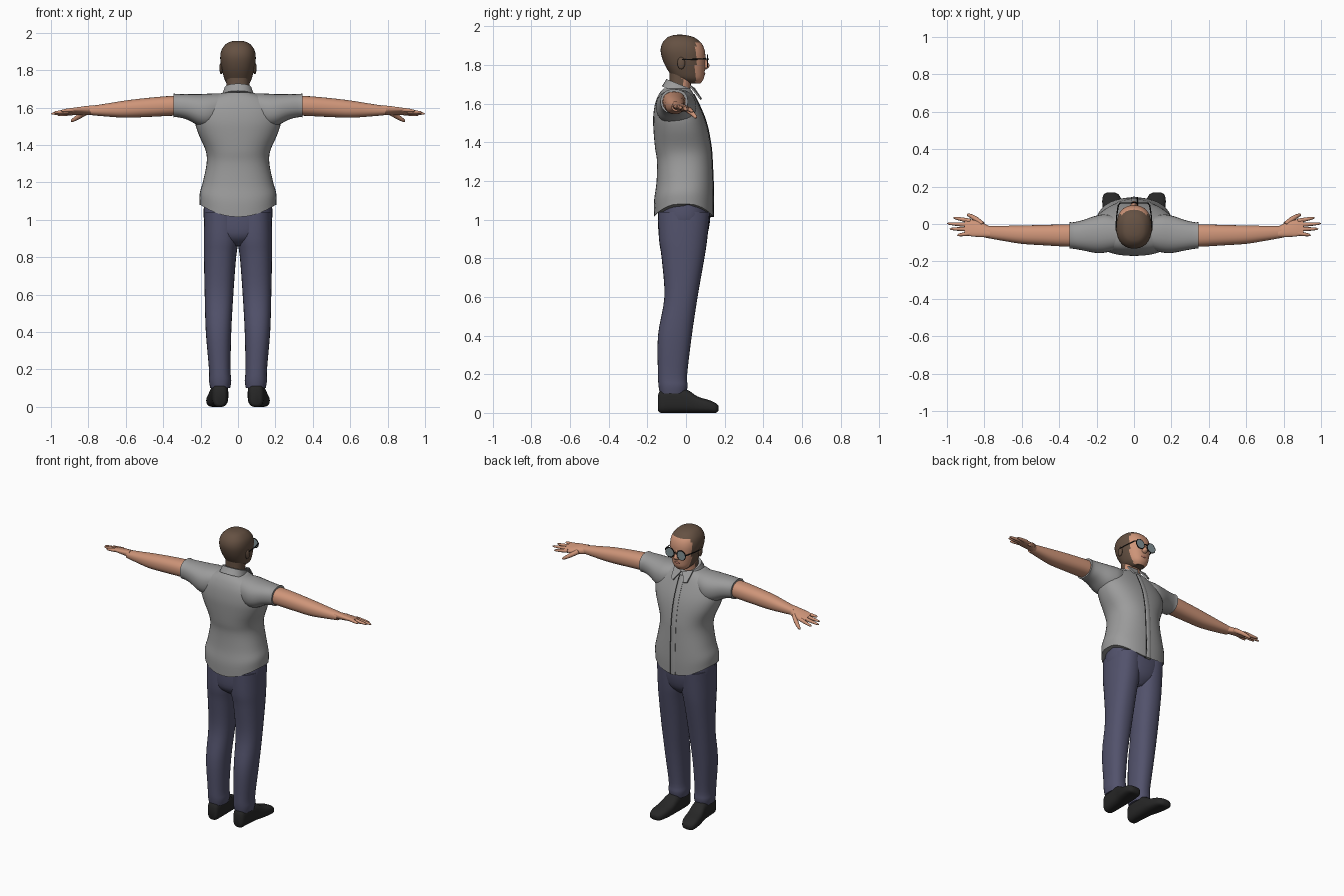
import bpy
import bmesh
from math import cos, sin, pi, copysign, radians
from mathutils import Vector

if "Cube" in bpy.data.objects:
    bpy.data.objects.remove(bpy.data.objects["Cube"], do_unlink=True)


def material(name, r, g, b):
    mat = bpy.data.materials.new(name)
    mat.use_nodes = True
    mat.diffuse_color = (r, g, b, 1)
    shader = next(n for n in mat.node_tree.nodes if n.type == "BSDF_PRINCIPLED")
    shader.inputs["Base Color"].default_value = (r, g, b, 1)
    return mat


SKIN = material("skin", .62, .3, .19)
HAIR = material("brown hair", .13, .082, .055)
SHIRT = material("grey shirt", .33, .33, .33)
PANTS = material("navy trousers", .085, .085, .15)
SHOE = material("black leather", .02, .02, .02)
FRAME = material("black frame", .01, .01, .01)
LENS = material("grey lens", .24, .3, .32)
LIPS = material("lips", .45, .17, .12)
parts = []


def finish(obj, name, mats, mirror):
    obj.name = name
    for mat in mats:
        obj.data.materials.append(mat)
    if mirror:
        mod = obj.modifiers.new("mirror", "MIRROR")
        mod.use_mirror_merge = False
    parts.append(obj)
    return obj


def skin(name, rings, mats, mirror=False, rule=None):
    """Bridge a list of equal point rings into a capped surface."""
    bm = bmesh.new()
    loops = [[bm.verts.new(p) for p in ring] for ring in rings]
    count = len(loops[0])
    for low, high in zip(loops, loops[1:]):
        for i in range(count):
            j = (i + 1) % count
            bm.faces.new((low[i], low[j], high[j], high[i]))
    bm.faces.new(loops[0])
    bm.faces.new(loops[-1])
    bmesh.ops.recalc_face_normals(bm, faces=bm.faces)
    if rule:
        for face in bm.faces:
            face.material_index = rule(face.calc_center_median())
    mesh = bpy.data.meshes.new(name)
    bm.to_mesh(mesh)
    bm.free()
    obj = bpy.data.objects.new(name, mesh)
    bpy.context.collection.objects.link(obj)
    return finish(obj, name, mats, mirror)


def spline(rows, steps):
    """Smoothly fill in rows between the given ones."""
    out = []
    for i in range(len(rows) - 1):
        quad = [rows[min(max(k, 0), len(rows) - 1)] for k in range(i - 1, i + 3)]
        for s in range(steps):
            t = s / steps
            out.append([b + t / 2 * (c - a + t * (2 * a - 5 * b + 4 * c - d + t * (3 * (b - c) + d - a)))
                        for a, b, c, d in zip(*quad)])
    return out + [list(rows[-1])]


def loft(name, axis, rows, mats, mirror=False, power=2.3, sides=28, steps=4, bend=None, rule=None):
    """Rows are (position, low and high of one cross axis, low and high of the other)."""
    rings = []
    for t, a0, a1, b0, b1 in spline(rows, steps):
        ring = []
        for k in range(sides):
            c, s = cos(2 * pi * k / sides), sin(2 * pi * k / sides)
            a = (a0 + a1) / 2 + (a1 - a0) / 2 * copysign(abs(c) ** (2 / power), c)
            b = (b0 + b1) / 2 + (b1 - b0) / 2 * copysign(abs(s) ** (2 / power), s)
            p = Vector({"x": (t, a, b), "y": (a, t, b), "z": (a, b, t)}[axis])
            if bend:
                p.z += bend(p)
            ring.append(p)
        rings.append(ring)
    return skin(name, rings, mats, mirror, rule)


def tube(name, path, radii, mat, mirror=True, sides=10):
    pts = [Vector(p) for p in path]
    rings = []
    for i, p in enumerate(pts):
        turn = (pts[min(i + 1, len(pts) - 1)] - pts[max(i - 1, 0)]).to_track_quat("Z", "Y")
        rings.append([p + turn @ Vector((cos(2 * pi * k / sides), sin(2 * pi * k / sides), 0)) * radii[i]
                      for k in range(sides)])
    return skin(name, rings, [mat], mirror)


def primitive(name, mat, mirror=True):
    """Adopt the primitive just added."""
    bpy.ops.object.transform_apply(location=True, rotation=True, scale=True)
    return finish(bpy.context.object, name, [mat], mirror)


# Shirt body with a hem that rises at the sides
def hem(p):
    return .065 * min(1, (p.x / .2) ** 2) * min(1, max(0, (1.2 - p.z) / .17))


body = [(1.015, -.205, .205, -.165, .14), (1.1, -.205, .205, -.165, .142), (1.19, -.19, .19, -.153, .14),
        (1.3, -.168, .168, -.15, .135), (1.37, -.173, .173, -.16, .13), (1.46, -.212, .212, -.168, .115),
        (1.53, -.23, .23, -.17, .095), (1.6, -.215, .215, -.16, .065), (1.65, -.16, .16, -.14, .04),
        (1.68, -.08, .08, -.115, .02)]
loft("shirt_body", "z", body, [SHIRT], sides=40, bend=hem)
loft("shirt_placket", "z", [(z, -.018, .018, f - .02, f + .004) for z, _, _, _, f in body[:-1]],
     [SHIRT], power=5, sides=12)
loft("placket_seam", "z", [(z, .017, .021, f - .02, f + .003) for z, _, _, _, f in body[:-1]],
     [FRAME], power=4, sides=8)

# Sleeves
loft("sleeve", "x", [(.05, -.12, .02, 1.56, 1.675), (.14, -.15, .05, 1.5, 1.675), (.2, -.155, .045, 1.5, 1.672),
                     (.27, -.142, .022, 1.535, 1.672), (.32, -.133, .01, 1.548, 1.672),
                     (.345, -.132, .01, 1.548, 1.675)], [SHIRT], mirror=True)

# Collar band sloping down to the throat, and its folded points
loft("collar", "z", [(1.64, -.088, .088, -.125, .048), (1.665, -.08, .08, -.112, .035),
                     (1.687, -.073, .073, -.102, .022)], [SHIRT], bend=lambda p: -.4 * p.y)
flap = [Vector(p) for p in ((.004, .04, 1.675), (.07, .018, 1.69), (.06, .07, 1.625), (.04, .077, 1.62))]
skin("collar_point", [flap, [p + Vector((0, .006, .006)) for p in flap]], [SHIRT], mirror=True)

# Trousers
loft("trouser_hips", "z", [(.86, -.05, .05, -.08, .06), (.91, -.14, .14, -.135, .105),
                           (1, -.182, .182, -.145, .125), (1.1, -.18, .18, -.14, .125)], [PANTS], sides=36)
loft("trouser_leg", "z", [(.1, .042, .148, -.135, 0), (.14, .036, .155, -.142, .008), (.2, .04, .155, -.145, .006),
                          (.4, .036, .172, -.145, .03), (.6, .025, .178, -.112, .06), (.8, .01, .182, -.126, .095),
                          (.9, -.004, .183, -.14, .11), (1.04, -.004, .18, -.145, .124)], [PANTS], mirror=True)

# Shoes
loft("shoe", "y", [(-.145, .07, .12, .012, .09), (-.13, .058, .135, 0, .12), (-.08, .052, .142, 0, .13),
                   (0, .052, .15, 0, .122), (.06, .055, .163, 0, .085), (.12, .064, .17, 0, .066),
                   (.155, .08, .163, 0, .05), (.168, .1, .145, .012, .036)], [SHOE], mirror=True, power=2.8)

# Bare arms, palms tilted forward, fingers and thumbs
loft("arm", "x", [(.28, -.12, -.002, 1.558, 1.662), (.36, -.121, -.002, 1.556, 1.662), (.48, -.114, -.005, 1.55, 1.652),
                  (.6, -.106, -.008, 1.546, 1.638), (.7, -.09, -.01, 1.552, 1.622),
                  (.79, -.074, -.012, 1.56, 1.608)], [SKIN], mirror=True)


def tilt(p):
    return -.25 * (p.y + .03)


loft("palm", "x", [(.77, -.072, -.014, 1.56, 1.608), (.82, -.07, .01, 1.563, 1.604),
                   (.87, -.066, .024, 1.567, 1.598), (.905, -.058, .022, 1.572, 1.592)],
     [SKIN], mirror=True, bend=tilt)
for label, base, end, reach in (("index", .016, .034, .965), ("middle", -.006, .003, .999),
                                ("ring", -.028, -.026, .985), ("little", -.05, -.06, .945)):
    path = []
    for t in (0, .35, .7, .93, 1):
        p = Vector((.875 + (reach - .875) * t, base + (end - base) * t, 1.583 - .008 * t))
        p.z += tilt(p)
        path.append(p)
    tube(label + "_finger", path, (.012, .011, .009, .006, .002), SKIN)
tube("thumb", [(.81, -.004, 1.578), (.845, .026, 1.556), (.87, .042, 1.54), (.888, .05, 1.529), (.893, .052, 1.526)],
     (.016, .014, .011, .008, .002), SKIN)

# Neck and head, hair coloured behind the face
loft("neck", "z", [(1.6, -.062, .062, -.09, .025), (1.68, -.06, .06, -.086, .022), (1.77, -.062, .062, -.085, .04)],
     [SKIN, HAIR], rule=lambda c: int(c.y < -.02))
loft("head", "z", [(1.705, -.035, .035, .005, .075), (1.73, -.062, .062, -.06, .092), (1.77, -.078, .078, -.092, .097),
                   (1.82, -.09, .09, -.118, .1), (1.87, -.095, .095, -.131, .098), (1.91, -.087, .087, -.124, .082),
                   (1.94, -.064, .064, -.1, .048), (1.953, -.038, .038, -.072, .01), (1.957, -.01, .01, -.045, -.02)],
     [SKIN, HAIR], sides=44, steps=5, rule=lambda c: int(c.y < .05 or c.z > 1.92))
loft("nose", "z", [(1.778, -.008, .008, .08, .106), (1.788, -.018, .018, .08, .118), (1.8, -.015, .015, .08, .122),
                   (1.82, -.009, .009, .08, .11), (1.845, -.007, .007, .08, .1)], [SKIN], sides=14)
loft("mouth", "x", [(-.026, .084, .092, 1.753, 1.757), (0, .086, .1, 1.747, 1.763), (.026, .084, .092, 1.753, 1.757)],
     [LIPS], sides=10)
bpy.ops.mesh.primitive_uv_sphere_add(segments=16, ring_count=10, location=(.09, -.025, 1.81))
bpy.context.object.scale = (.009, .02, .032)
primitive("ear", HAIR)

# Glasses
spot = (.043, .112, 1.822)
bpy.ops.mesh.primitive_cylinder_add(vertices=24, radius=.031, depth=.004, location=spot, rotation=(pi / 2, 0, 0))
primitive("lens", LENS)
bpy.ops.mesh.primitive_torus_add(major_segments=24, minor_segments=6, major_radius=.031, minor_radius=.003,
                                 location=spot, rotation=(pi / 2, 0, 0))
primitive("lens_rim", FRAME)
tube("glasses_bridge", [(-.013, .113, 1.828), (0, .116, 1.831), (.013, .113, 1.828)], (.003, .003, .003), FRAME, False)
tube("glasses_temple", [(.073, .113, 1.83), (.084, .1, 1.832), (.093, .04, 1.83), (.097, -.02, 1.828)],
     (.003, .004, .003, .003), FRAME)

# Smooth shading with crisp rims
bpy.ops.object.select_all(action="DESELECT")
for obj in parts:
    obj.select_set(True)
bpy.context.view_layer.objects.active = parts[0]
bpy.ops.object.shade_smooth_by_angle(angle=radians(45))
